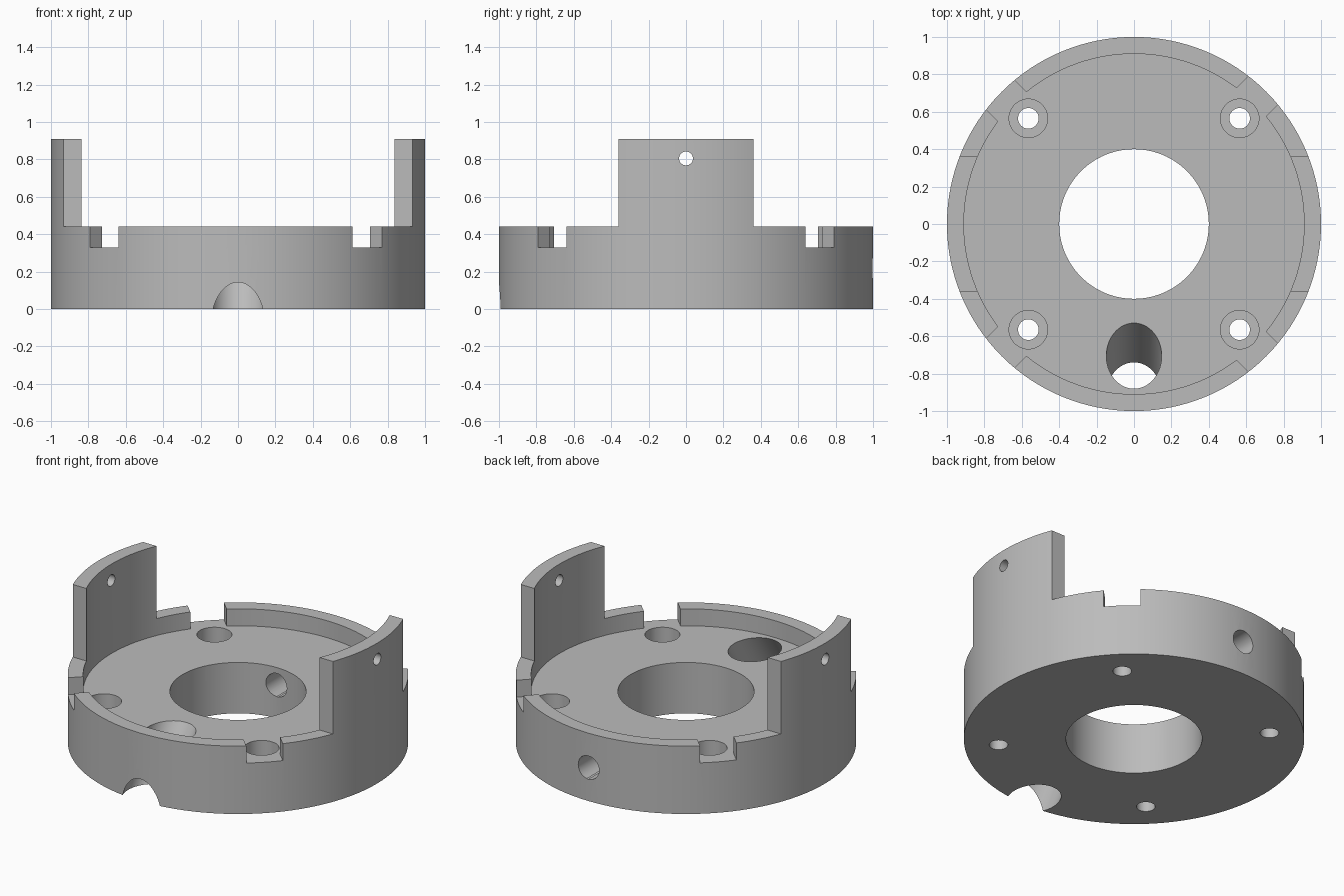
import bpy, math
from mathutils import Vector

if "Cube" in bpy.data.objects:
    bpy.data.objects.remove(bpy.data.objects["Cube"])

FLOOR, RIM, TOP = 0.33, 0.44, 0.91
grey = bpy.data.materials.new("plain grey")
grey.diffuse_color = (0.5, 0.5, 0.5, 1)
grey.use_nodes = True
grey.node_tree.nodes["Principled BSDF"].inputs["Base Color"].default_value = grey.diffuse_color


def rod(name, radius, start, end, sides=64):
    """Cylinder between two points."""
    a, b = Vector(start), Vector(end)
    bpy.ops.mesh.primitive_cylinder_add(
        vertices=sides, radius=radius, depth=(b - a).length, location=(a + b) / 2,
        rotation=(b - a).to_track_quat('Z', 'Y').to_euler())
    bpy.context.object.name = name
    return bpy.context.object


def block(name, centre, size, turn=0):
    bpy.ops.mesh.primitive_cube_add(size=1, location=centre, rotation=(0, 0, turn))
    bpy.context.object.name = name
    bpy.context.object.scale = size
    return bpy.context.object


# Full-height round blank
body = rod("motor_mount_body", 1, (0, 0, 0), (0, 0, TOP), 128)
body.data.materials.append(grey)
cutters = []

# Recess inside the wall and the central bore
cutters.append(rod("recess_cutter", 0.91, (0, 0, FLOOR), (0, 0, 1.2), 128))
cutters.append(rod("bore_cutter", 0.4, (0, 0, -0.2), (0, 0, 0.6), 96))

# Lower the wall to the rim, leaving the two upright side tabs
for s in (-1, 1):
    cutters.append(block("wall_cutter", (0, s * 0.96, RIM + 0.5), (3, 1.2, 1)))

# Slightly off-centre diagonal slots through the rim
for turn in (45, 135):
    t = math.radians(turn)
    shift = Vector((-math.sin(t), math.cos(t), 0)) * 0.017
    cutters.append(block("slot_cutter", shift + Vector((0, 0, FLOOR + 0.25)),
                         (3, 0.217, 0.5), t))

# Counterbored screw holes
for x in (-0.565, 0.565):
    for y in (-0.565, 0.565):
        cutters.append(rod("screw_cutter", 0.055, (x, y, -0.2), (x, y, 0.6), 48))
        cutters.append(rod("counterbore_cutter", 0.103, (x, y, 0.13), (x, y, 0.6), 48))

# Slanted cable hole, radial rear hole and cross holes in the tabs
k = math.tan(math.radians(32.5))
cutters.append(rod("cable_cutter", 0.148, (0, -0.705 - k * 0.83, -0.5),
                   (0, -0.705 + k * 0.5, FLOOR + 0.5)))
cutters.append(rod("rear_hole_cutter", 0.075, (0, 0.2, 0.217), (0, 1.2, 0.217), 48))
cutters.append(rod("tab_hole_cutter", 0.037, (-1.2, 0, 0.805), (1.2, 0, 0.805), 48))

# Apply every cut to the body
for c in cutters:
    c.hide_render = True
    m = body.modifiers.new(c.name, 'BOOLEAN')
    m.operation, m.solver, m.object = 'DIFFERENCE', 'EXACT', c
bpy.ops.object.select_all(action='DESELECT')
body.select_set(True)
bpy.context.view_layer.objects.active = body
for m in list(body.modifiers):
    bpy.ops.object.modifier_apply(modifier=m.name)
for c in cutters:
    bpy.data.objects.remove(c)
bpy.ops.object.shade_smooth_by_angle(angle=math.radians(30))
